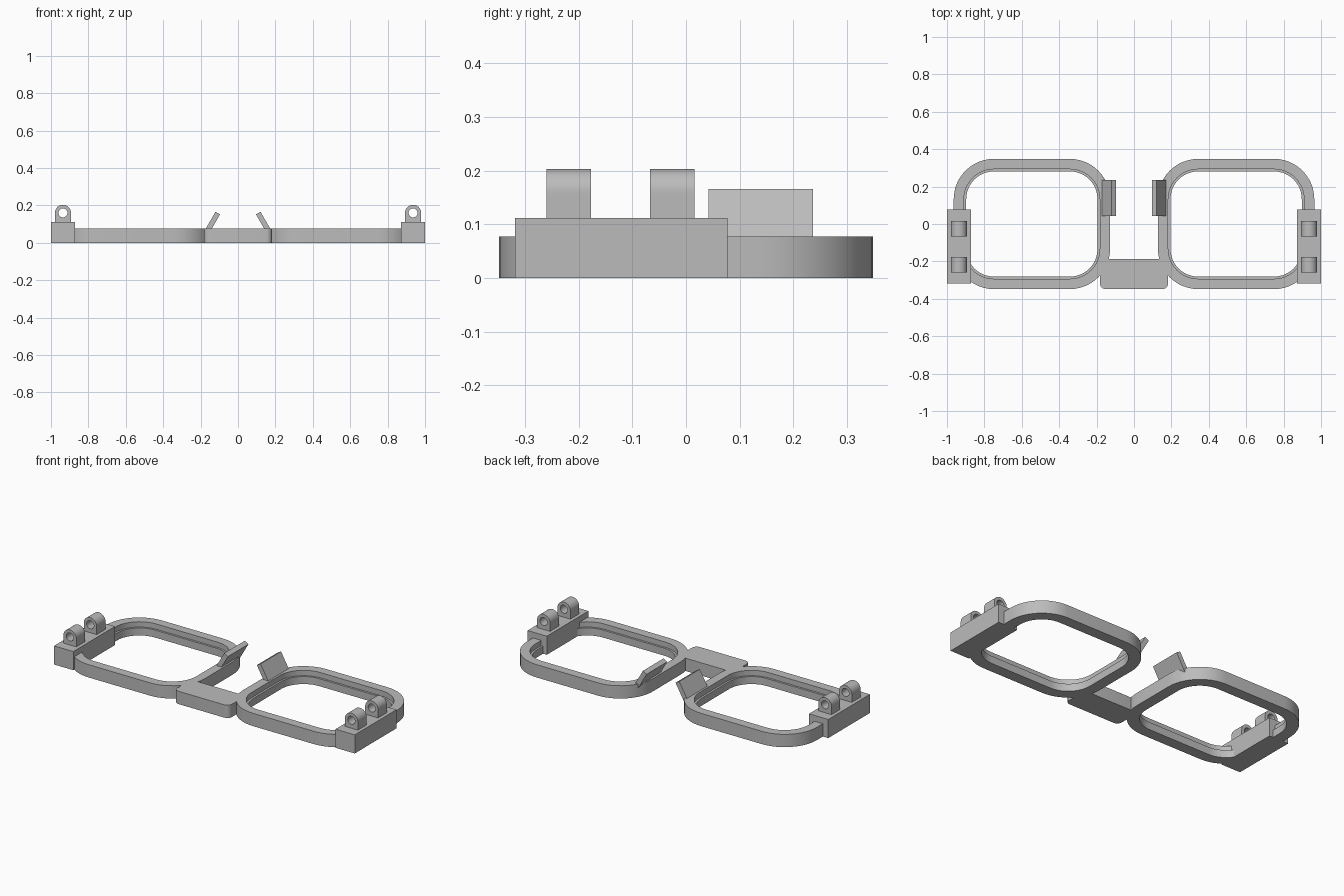
import bpy, bmesh, math
from mathutils import Matrix

cube = bpy.data.objects.get("Cube")
if cube:
    bpy.data.objects.remove(cube, do_unlink=True)

grey = bpy.data.materials.new("plain grey")
grey.use_nodes = True
colour = (0.5, 0.5, 0.5, 1)
grey.diffuse_color = colour
grey.node_tree.nodes["Principled BSDF"].inputs["Base Color"].default_value = colour


def finish(name, bm):
    bmesh.ops.recalc_face_normals(bm, faces=bm.faces[:])
    mesh = bpy.data.meshes.new(name)
    bm.to_mesh(mesh)
    bm.free()
    mesh.materials.append(grey)
    obj = bpy.data.objects.new(name, mesh)
    bpy.context.collection.objects.link(obj)
    bpy.ops.object.select_all(action='DESELECT')
    obj.select_set(True)
    bpy.context.view_layer.objects.active = obj
    bpy.ops.object.shade_smooth_by_angle(angle=math.radians(30))
    return obj


def loft(name, rings, tube):
    """Join equal rings of points; tube closes back on itself, otherwise cap the ends."""
    bm = bmesh.new()
    loops = [[bm.verts.new(p) for p in ring] for ring in rings]
    pairs = list(zip(loops, loops[1:]))
    if tube:
        pairs.append((loops[-1], loops[0]))
    else:
        bm.faces.new(loops[0])
        bm.faces.new(loops[-1])
    n = len(loops[0])
    for a, b in pairs:
        for i in range(n):
            j = (i + 1) % n
            bm.faces.new((a[i], a[j], b[j], b[i]))
    return finish(name, bm)


def box(name, centre, size, tilt=0):
    bm = bmesh.new()
    bmesh.ops.create_cube(bm, size=1)
    bm.transform(Matrix.Translation(centre) @ Matrix.Rotation(tilt, 4, 'Y')
                 @ Matrix.Diagonal((*size, 1)))
    return finish(name, bm)


def rounded_ring(cx, cy, hx, hy, r, z, steps=12):
    pts = []
    for k, (sx, sy) in enumerate([(1, 1), (-1, 1), (-1, -1), (1, -1)]):
        for i in range(steps + 1):
            a = (k + i / steps) * math.pi / 2
            pts.append((cx + sx * (hx - r) + r * math.cos(a),
                        cy + sy * (hy - r) + r * math.sin(a), z))
    return pts


HEIGHT = 0.077

for side, label in ((1, "left"), (-1, "right")):
    # Lens rim with an inner ledge
    profile = [(0, 0), (0, HEIGHT), (0.055, HEIGHT),
               (0.055, 0.045), (0.067, 0.045), (0.067, 0)]
    loft(label + "_lens_rim",
         [rounded_ring(side * 0.546, 0, 0.418 - o, 0.348 - o, 0.215 - o, z)
          for o, z in profile], True)

    # Temple block at the outer end
    box(label + "_temple_block", (side * 0.936, -0.121, 0.056), (0.128, 0.396, 0.112))

    # Arched hinge lugs with a pin hole
    for place, y0 in (("front", -0.26), ("back", -0.067)):
        outer, hole = [], []
        for i in range(48):
            a = i * math.tau / 48
            c, s = math.cos(a), math.sin(a)
            if s >= 0:
                outer.append((0.043 * c, 0.043 * s))
            else:
                m = max(abs(c), abs(s))
                outer.append((0.043 * c / m, 0.055 * s / m))
            hole.append((0.024 * c, 0.024 * s))
        y1 = y0 + 0.083
        loft(label + "_" + place + "_hinge_lug",
             [[(side * 0.936 + x, y, 0.16 + z) for x, z in shape]
              for shape, y in ((outer, y0), (outer, y1), (hole, y1), (hole, y0))], True)

    # Tilted nose pad
    box(label + "_nose_pad", (side * 0.137, 0.139, 0.109), (0.028, 0.195, 0.115),
        -side * math.radians(30))

# Bridge plate between the rims
loft("bridge", [rounded_ring(0, -0.267, 0.182, 0.081, 0.03, z, 6)
                for z in (0, HEIGHT)], False)
